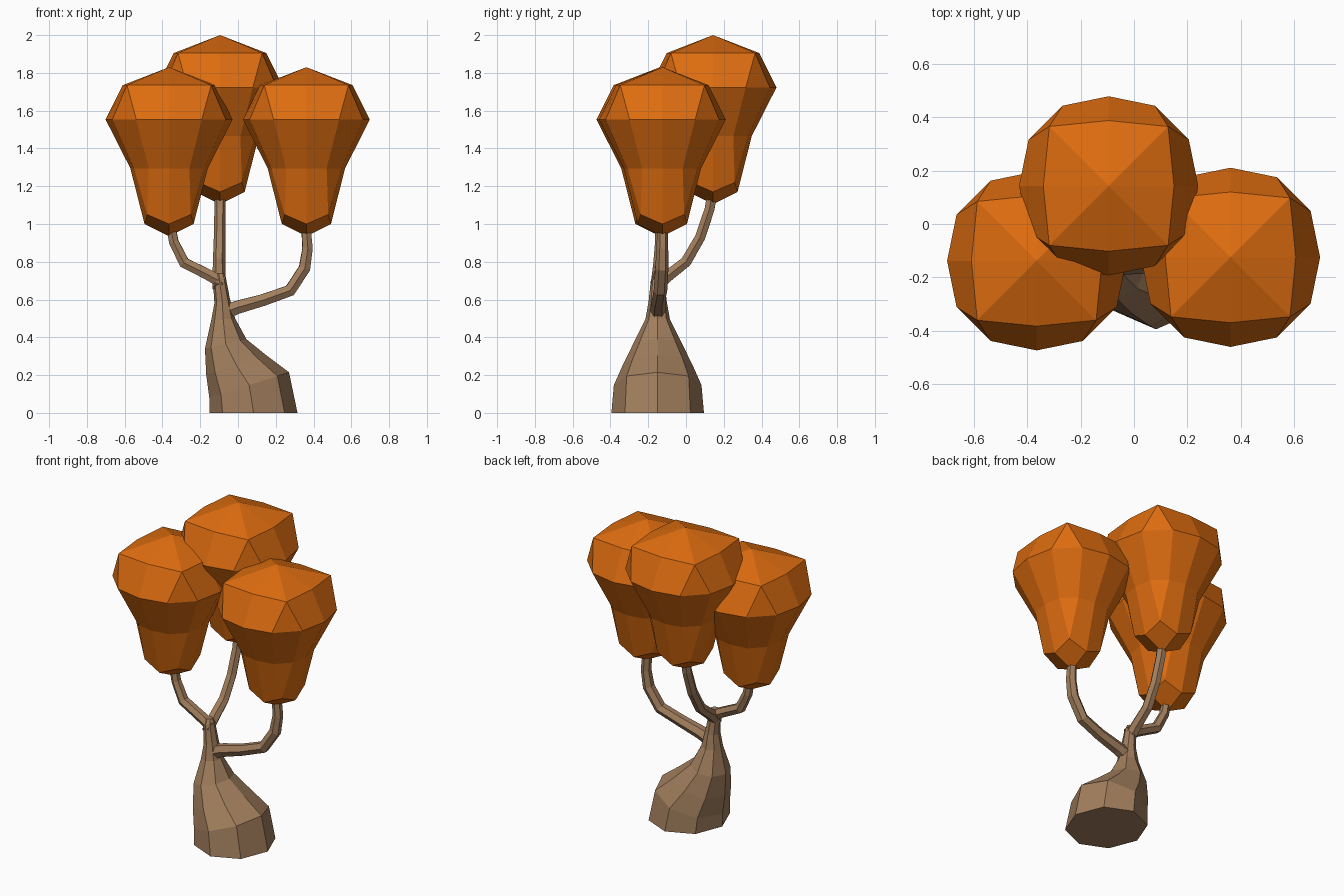
import bpy, bmesh
from math import cos, sin, radians, pi
from mathutils import Vector

if "Cube" in bpy.data.objects:
    bpy.data.objects.remove(bpy.data.objects["Cube"])


def material(name, rgb):
    m = bpy.data.materials.new(name)
    m.diffuse_color = (*rgb, 1)
    m.use_nodes = True
    m.node_tree.nodes["Principled BSDF"].inputs["Base Color"].default_value = m.diffuse_color
    return m


BARK = material("bark", (0.36, 0.21, 0.11))
LEAF = material("autumn_leaf", (0.72, 0.15, 0.005))


def loft(name, rings, mat, tip_low=None, tip_high=None):
    """Skin a stack of equal-length point rings; ends are capped or pointed."""
    bm = bmesh.new()
    rows = [[bm.verts.new(p) for p in ring] for ring in rings]
    n = len(rows[0])
    for a, b in zip(rows, rows[1:]):
        for i in range(n):
            j = (i + 1) % n
            bm.faces.new((a[i], a[j], b[j], b[i]))
    for row, tip in ((rows[0], tip_low), (rows[-1], tip_high)):
        if tip is None:
            bm.faces.new(row)
        else:
            t = bm.verts.new(tip)
            for i in range(n):
                bm.faces.new((row[i], row[(i + 1) % n], t))
    bmesh.ops.remove_doubles(bm, verts=bm.verts, dist=0.0005)
    bmesh.ops.recalc_face_normals(bm, faces=bm.faces)
    me = bpy.data.meshes.new(name)
    bm.to_mesh(me)
    bm.free()
    me.materials.append(mat)
    ob = bpy.data.objects.new(name, me)
    bpy.context.collection.objects.link(ob)
    return ob


def branch(name, path, sides=6):
    """Tube through (x, y, z, radius) points."""
    pts = [Vector(p[:3]) for p in path]
    first = (pts[-1] - pts[0]).normalized()
    # reference axis perpendicular to the plane the branch bends in
    ref = first.cross(Vector((0, 0, 1))).normalized()
    rings = []
    for i, p in enumerate(pts):
        t = (pts[min(i + 1, len(pts) - 1)] - pts[max(i - 1, 0)]).normalized()
        u = (ref - t * ref.dot(t)).normalized()
        v = t.cross(u)
        r = path[i][3]
        rings.append([p + r * (cos(2 * pi * k / sides) * u + sin(2 * pi * k / sides) * v)
                      for k in range(sides)])
    return loft(name, rings, BARK)


def crown(name, x, y, z):
    """Twelve-sided bulb whose top and bottom close into squarish caps."""
    # (mid radius, mid height, corner radius, corner height, corners merged)
    profile = [(0.13, 0.065, 0.163, 0.115, True),
               (0.205, 0.36, 0.215, 0.36, False),
               (0.336, 0.618, 0.347, 0.618, False),
               (0.245, 0.80, 0.315, 0.80, True)]
    rings = []
    for rm, zm, rc, zc, merged in profile:
        ring = []
        for k in range(12):
            mid = k % 3 == 0
            a = radians(30 * k)
            if merged and not mid:
                a = radians(90 * (k // 3) + 45)
            r, h = (rm, zm) if mid else (rc, zc)
            ring.append((x + r * cos(a), y + r * sin(a), z + h))
        rings.append(ring)
    return loft(name, rings, LEAF, (x, y, z), (x, y, z + 0.895))


# Leaning trunk: each ring is (left x, left z, right x, right z, half depth)
trunk_rings = []
for xl, zl, xr, zr, d in [(-0.15, 0.0, 0.315, 0.0, 0.245),
                          (-0.152, 0.08, 0.27, 0.215, 0.232),
                          (-0.168, 0.20, 0.15, 0.305, 0.185),
                          (-0.175, 0.34, 0.045, 0.39, 0.13),
                          (-0.142, 0.49, -0.015, 0.50, 0.065),
                          (-0.125, 0.58, -0.042, 0.60, 0.048),
                          (-0.132, 0.69, -0.065, 0.72, 0.036),
                          (-0.125, 0.74, -0.075, 0.74, 0.02)]:
    ring = []
    for k in range(8):
        a = pi * k / 4
        c = (1 + cos(a)) / 2
        ring.append((xl + (xr - xl) * c, -0.15 + d * sin(a), zl + (zr - zl) * c))
    trunk_rings.append(ring)
loft("trunk", trunk_rings, BARK)

# Three branches
branch("right_branch", [(-0.08, -0.15, 0.53, 0.045), (0.0, -0.148, 0.56, 0.04),
                        (0.135, -0.145, 0.598, 0.036), (0.275, -0.135, 0.648, 0.036),
                        (0.352, -0.128, 0.765, 0.035), (0.368, -0.125, 0.87, 0.031),
                        (0.36, -0.125, 0.98, 0.028)])
branch("left_branch", [(-0.08, -0.15, 0.69, 0.036), (-0.17, -0.147, 0.738, 0.033),
                       (-0.285, -0.14, 0.795, 0.033), (-0.34, -0.135, 0.905, 0.029),
                       (-0.355, -0.135, 0.99, 0.027)])
branch("back_branch", [(-0.1, -0.165, 0.66, 0.036), (-0.1, -0.10, 0.722, 0.035),
                       (-0.1, 0.0, 0.80, 0.033), (-0.097, 0.075, 0.93, 0.031),
                       (-0.095, 0.125, 1.08, 0.03), (-0.095, 0.14, 1.17, 0.03)])

# Three leafy crowns
crown("right_crown", 0.362, -0.125, 0.935)
crown("left_crown", -0.365, -0.138, 0.935)
crown("back_crown", -0.095, 0.143, 1.105)
